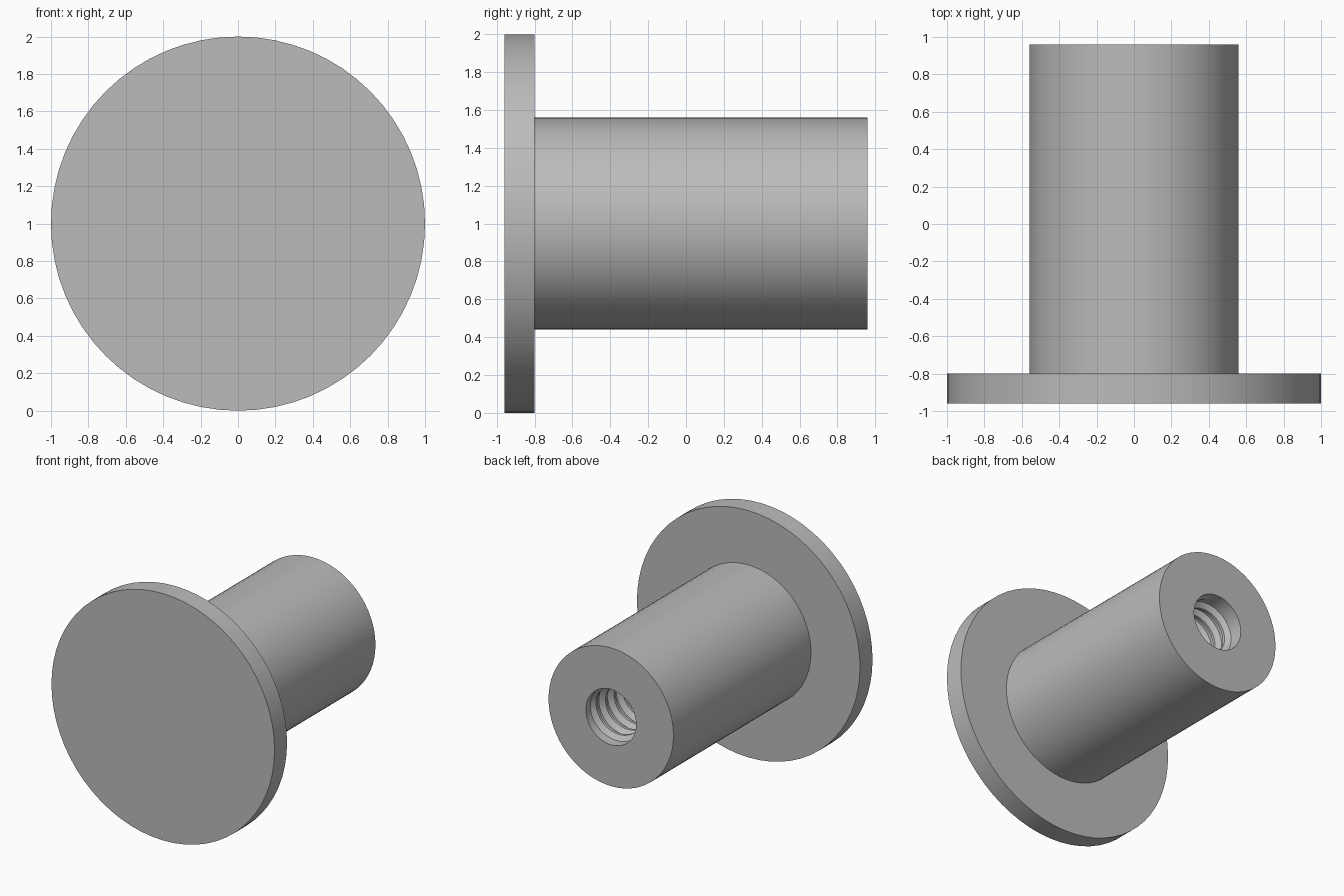
import bpy, bmesh, math

if "Cube" in bpy.data.objects:
    bpy.data.objects.remove(bpy.data.objects["Cube"])

SEGS = 64
AXIS_Z = 1.0

steel = bpy.data.materials.new("satin grey metal")
steel.diffuse_color = (0.5, 0.5, 0.5, 1.0)
steel.use_nodes = True
steel.node_tree.nodes["Principled BSDF"].inputs["Base Color"].default_value = steel.diffuse_color


def ring_point(r, y, a):
    """Point at radius r and angle a around the horizontal y axis."""
    return (r * math.sin(a), y, AXIS_Z + r * math.cos(a))


def finish(name, bm):
    bmesh.ops.remove_doubles(bm, verts=bm.verts, dist=1e-5)
    bmesh.ops.recalc_face_normals(bm, faces=bm.faces)
    mesh = bpy.data.meshes.new(name)
    bm.to_mesh(mesh)
    bm.free()
    mesh.materials.append(steel)
    obj = bpy.data.objects.new(name, mesh)
    bpy.context.collection.objects.link(obj)
    bpy.ops.object.select_all(action='DESELECT')
    obj.select_set(True)
    bpy.context.view_layer.objects.active = obj
    bpy.ops.object.shade_smooth_by_angle(angle=math.radians(30))
    return obj


def lathe(name, profile):
    """Spin (radius, y) points; open ends are capped with flat discs."""
    bm = bmesh.new()
    rings = [[bm.verts.new(ring_point(r, y, math.tau * i / SEGS))
              for i in range(SEGS)] for r, y in profile]
    for a, b in zip(rings, rings[1:]):
        for i in range(SEGS):
            j = (i + 1) % SEGS
            bm.faces.new((a[i], a[j], b[j], b[i]))
    bm.faces.new(rings[0])
    bm.faces.new(rings[-1])
    return finish(name, bm)


def thread(name, r_root, r_crest, pitch, y_start, turns):
    """Helical ridge standing inward from the bore, fading at both ends."""
    bm = bmesh.new()
    steps = int(turns * 48)
    loops = []
    for i in range(steps + 1):
        a = math.tau * i / 48
        y = y_start - pitch * i / 48
        fade = min(1.0, (i + 1) / 16, (steps - i + 1) / 16)
        tip = r_root + (r_crest - r_root) * fade
        section = [(r_root + 0.004, -0.40), (tip, -0.10),
                   (tip, 0.10), (r_root + 0.004, 0.40)]
        loops.append([bm.verts.new(ring_point(r, y + k * pitch, a))
                      for r, k in section])
    for p, q in zip(loops, loops[1:]):
        for k in range(4):
            m = (k + 1) % 4
            bm.faces.new((p[k], p[m], q[m], q[k]))
    bm.faces.new(loops[0])
    bm.faces.new(loops[-1])
    return finish(name, bm)


# Wide flat head
lathe("flange", [(1.0, -0.96), (1.0, -0.80)])

# Barrel with a blind bore opening at the back
lathe("barrel", [(0.56, -0.80), (0.56, 0.96), (0.225, 0.96), (0.225, -0.40)])

# Internal screw thread
thread("bore_thread", 0.225, 0.187, 0.11, 0.89, 11)
